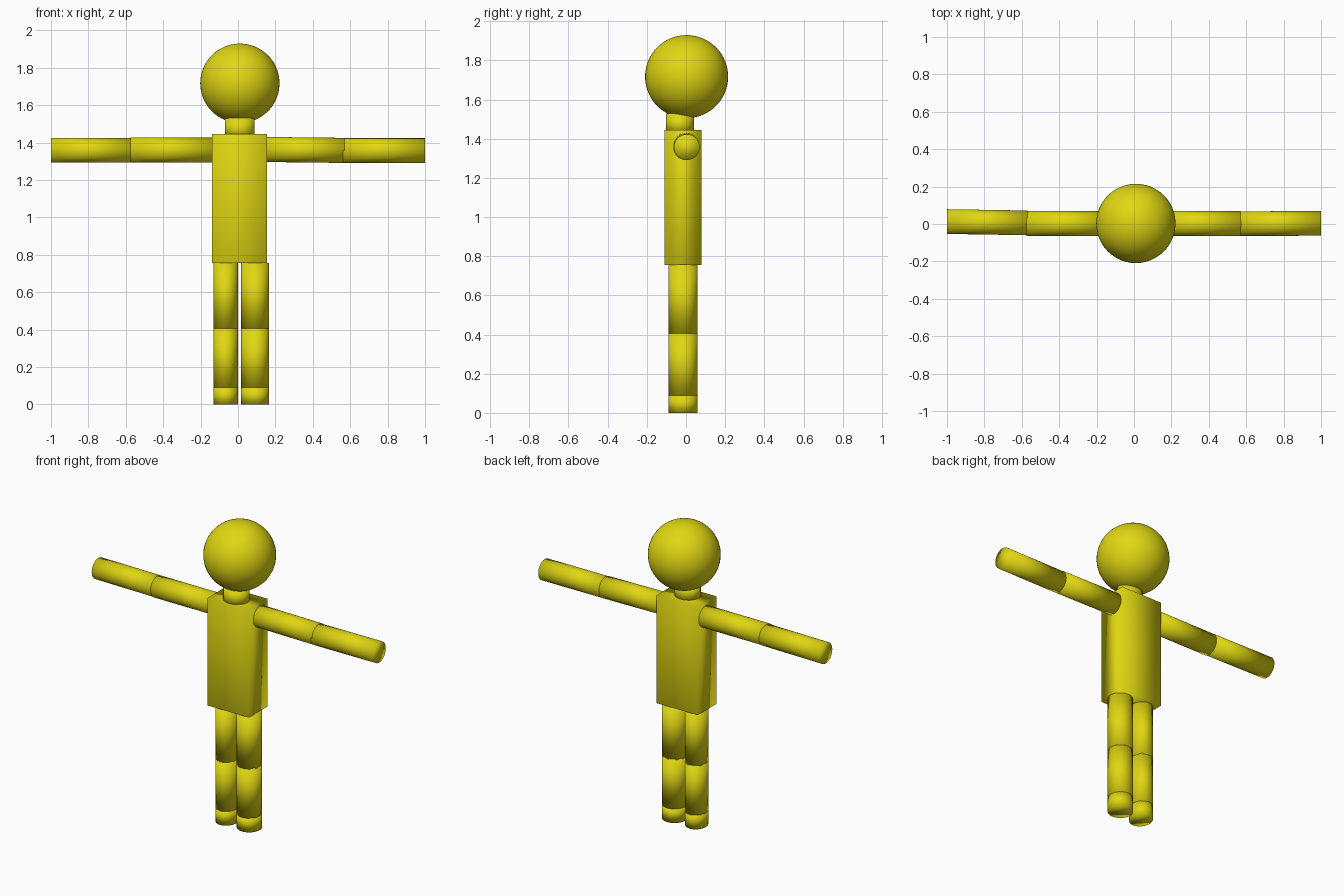
import bpy
from mathutils import Vector

if "Cube" in bpy.data.objects:
    bpy.data.objects.remove(bpy.data.objects["Cube"])

yellow = bpy.data.materials.new("yellow")
yellow.diffuse_color = (0.75, 0.68, 0.006, 1)
yellow.use_nodes = True
yellow.node_tree.nodes["Principled BSDF"].inputs["Base Color"].default_value = yellow.diffuse_color


def finish(name):
    ob = bpy.context.object
    ob.name = name
    ob.data.materials.append(yellow)
    bpy.ops.object.shade_smooth()
    return ob


def limb(name, start, end, radius, squash=1.0):
    """Closed cylinder between two points, optionally narrowed along x."""
    a, b = Vector(start), Vector(end)
    bpy.ops.mesh.primitive_cylinder_add(
        vertices=32, radius=radius, depth=(b - a).length, location=(a + b) / 2)
    ob = finish(name)
    ob.scale.x = squash
    ob.rotation_euler = (b - a).to_track_quat('Z', 'Y').to_euler()


# Head
bpy.ops.mesh.primitive_uv_sphere_add(segments=48, ring_count=32, radius=0.212,
                                     location=(0.01, 0.003, 1.717))
finish("head")

# Neck
limb("neck", (0.01, -0.03, 1.42), (0.01, -0.03, 1.53), 0.072, 1.1)

# Torso: plain box with softened shading
bpy.ops.mesh.primitive_cube_add(size=1, location=(0.008, -0.015, 1.1))
finish("torso").scale = (0.293, 0.19, 0.69)

# Arms, each in two segments
limb("right_upper_arm", (-0.13, 0.002, 1.359), (-0.575, 0.002, 1.359), 0.067)
limb("right_forearm", (-0.57, 0.006, 1.358), (-1.0, 0.013, 1.358), 0.066)
limb("left_upper_arm", (0.14, 0.002, 1.363), (0.57, 0.002, 1.358), 0.067)
limb("left_forearm", (0.56, 0.001, 1.357), (1.0, 0.004, 1.357), 0.066)

# Legs, each with thigh, shin and foot
for side, x, squash in (("right", -0.066, 0.88), ("left", 0.091, 1.0)):
    for part, low, high in (("thigh", 0.405, 0.757), ("shin", 0.09, 0.41),
                            ("foot", 0.0, 0.092)):
        limb(f"{side}_{part}", (x, -0.015, low), (x, -0.015, high), 0.074, squash)
